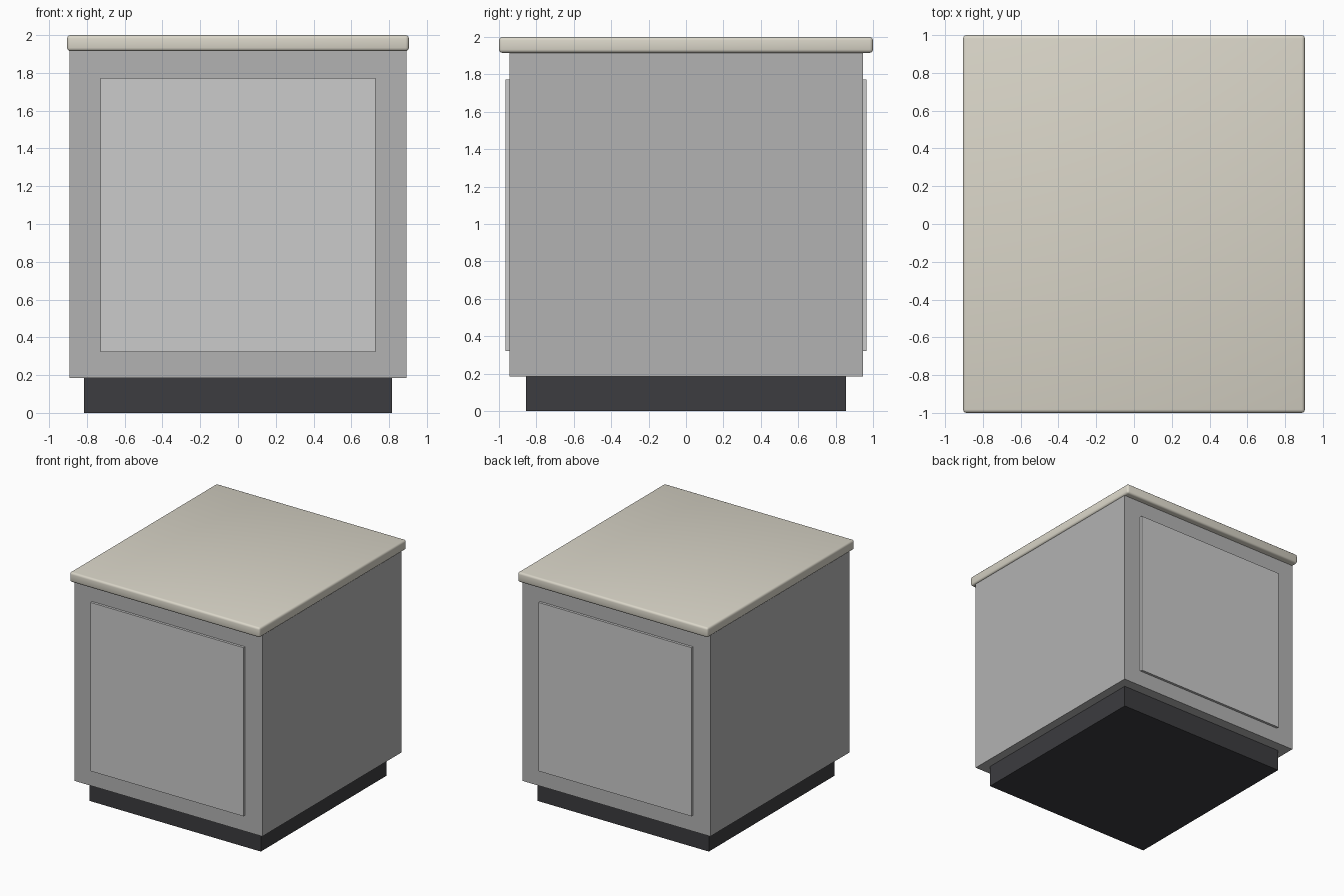
import bpy

if "Cube" in bpy.data.objects:
    bpy.data.objects.remove(bpy.data.objects["Cube"])


def material(name, rgb):
    mat = bpy.data.materials.new(name)
    mat.diffuse_color = (*rgb, 1.0)
    mat.use_nodes = True
    mat.node_tree.nodes["Principled BSDF"].inputs["Base Color"].default_value = mat.diffuse_color
    return mat


def box(name, x, y, z, mat):
    """Box from (min, max) ranges on each axis."""
    ranges = (x, y, z)
    bpy.ops.mesh.primitive_cube_add(size=1, location=[(a + b) / 2 for a, b in ranges])
    obj = bpy.context.object
    obj.name = name
    obj.scale = [b - a for a, b in ranges]
    bpy.ops.object.transform_apply(location=False, rotation=False, scale=True)
    obj.data.materials.append(mat)
    return obj


stone = material("warm_stone", (0.70, 0.67, 0.58))
body_grey = material("body_grey", (0.45, 0.45, 0.45))
panel_grey = material("panel_grey", (0.62, 0.62, 0.61))
dark = material("dark_plinth", (0.045, 0.045, 0.05))

# Recessed plinth and cabinet body
box("plinth", (-0.816, 0.816), (-0.855, 0.855), (0, 0.185), dark)
box("cabinet_body", (-0.893, 0.893), (-0.945, 0.945), (0.185, 1.915), body_grey)

# Raised panels on the front and back
for name, side in (("front_panel", -1), ("back_panel", 1)):
    box(name, (-0.727, 0.727), sorted((side * 0.935, side * 0.966)), (0.322, 1.773), panel_grey)

# Countertop with softly rounded edges
top = box("countertop", (-0.905, 0.905), (-1, 1), (1.915, 2.0), stone)
bevel = top.modifiers.new("rounded_edges", "BEVEL")
bevel.width = 0.018
bevel.segments = 3
bpy.ops.object.modifier_apply(modifier=bevel.name)
bpy.ops.object.shade_smooth_by_angle()
